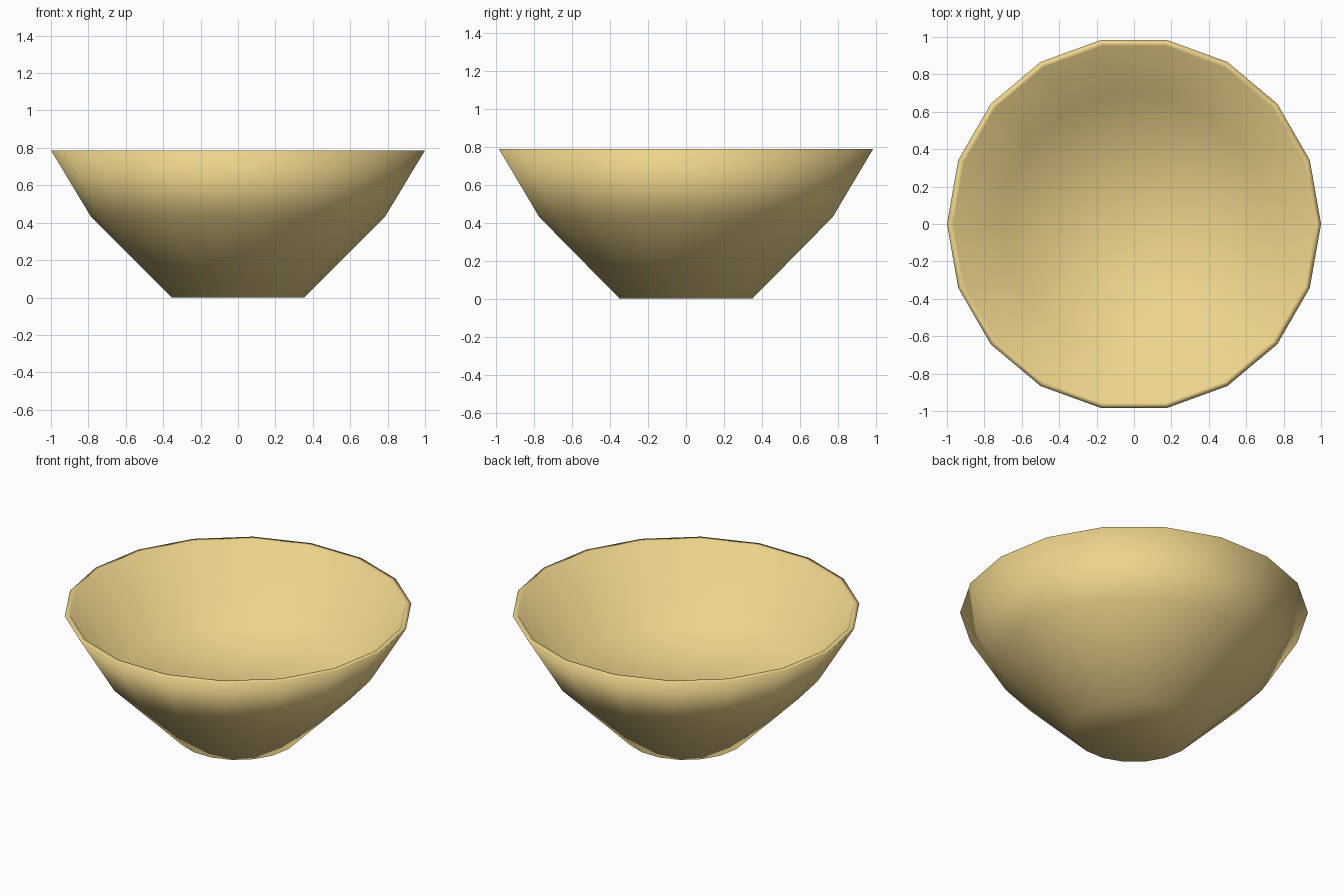
import bpy, bmesh
from math import cos, sin, tau

if "Cube" in bpy.data.objects:
    bpy.data.objects.remove(bpy.data.objects["Cube"])

SIDES = 18
# Half profile (radius, height): outer wall upward, across the rim, inner wall down
PROFILE = [(0.355, 0.0), (0.785, 0.43), (1.0, 0.787),
           (0.967, 0.787), (0.70, 0.37)]

# Bowl: revolve the profile and cap the base and inner floor
bm = bmesh.new()
rings = [[bm.verts.new((r * cos(tau * i / SIDES), r * sin(tau * i / SIDES), z))
          for i in range(SIDES)] for r, z in PROFILE]
for lower, upper in zip(rings, rings[1:]):
    for i in range(SIDES):
        j = (i + 1) % SIDES
        bm.faces.new((lower[i], lower[j], upper[j], upper[i]))
bm.faces.new(rings[0][::-1])
bm.faces.new(rings[-1])
for face in bm.faces:
    face.smooth = True
bmesh.ops.recalc_face_normals(bm, faces=bm.faces)

mesh = bpy.data.meshes.new("bowl")
bm.to_mesh(mesh)
bm.free()
bowl = bpy.data.objects.new("bowl", mesh)
bpy.context.collection.objects.link(bowl)

# Tan glaze
glaze = bpy.data.materials.new("tan_glaze")
glaze.diffuse_color = (0.85, 0.66, 0.26, 1)
glaze.use_nodes = True
glaze.node_tree.nodes["Principled BSDF"].inputs["Base Color"].default_value = glaze.diffuse_color
mesh.materials.append(glaze)
